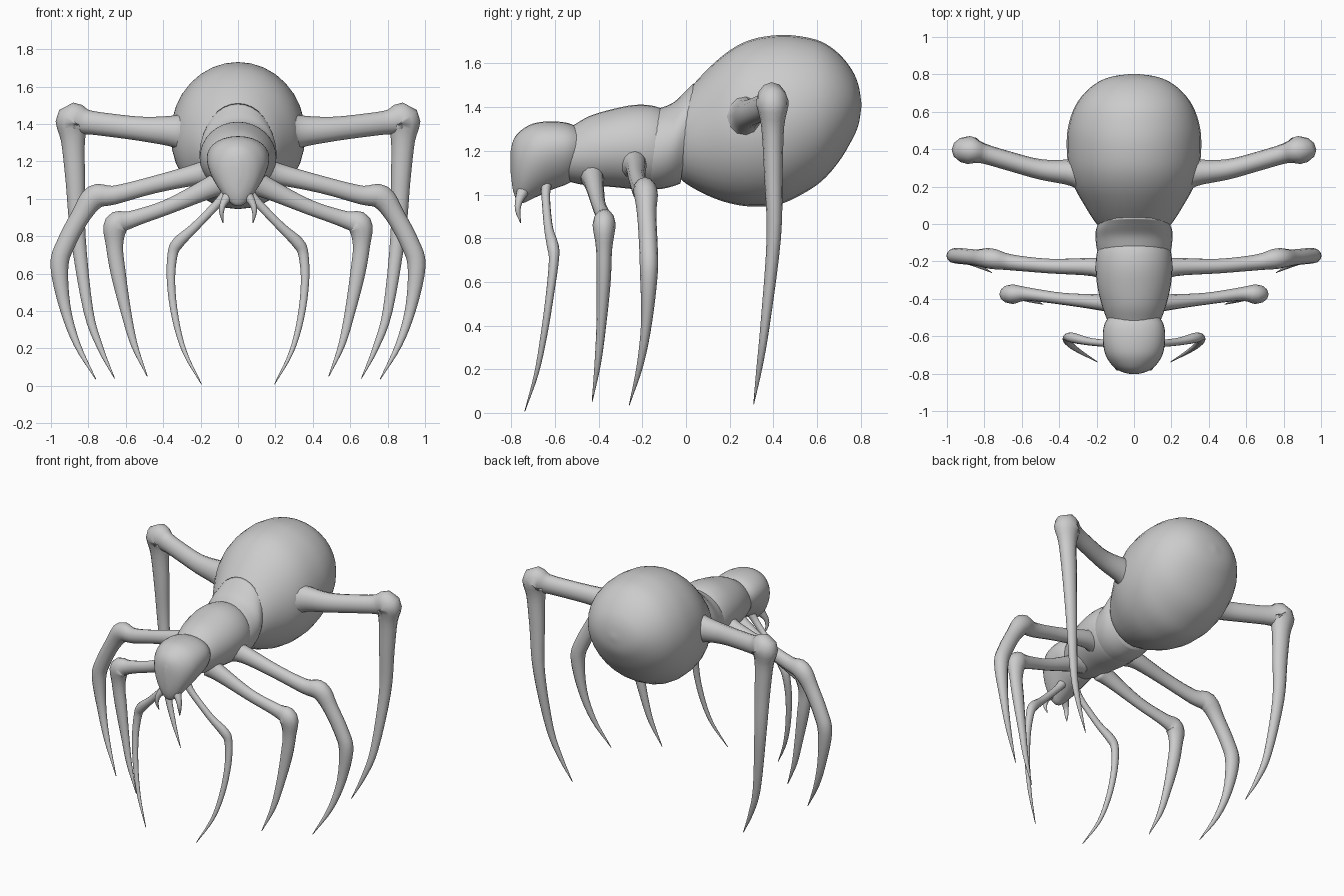
import bpy, bmesh, math
from mathutils import Vector


def spline(rows, steps):
    """Catmull-Rom interpolation through rows of numbers."""
    rows = [Vector(r) for r in rows]
    ext = [rows[0] * 2 - rows[1]] + rows + [rows[-1] * 2 - rows[-2]]
    out = []
    for i in range(1, len(ext) - 2):
        a, b, c, d = ext[i - 1:i + 3]
        for s in range(steps):
            t = s / steps
            out.append(0.5 * (2 * b + (c - a) * t + (2 * a - 5 * b + 4 * c - d) * t * t
                              + (3 * b - a - 3 * c + d) * t ** 3))
    return out + [rows[-1]]


def skin(name, rings, mirror=False):
    """Bridge rings of points into a smooth closed skin."""
    bm = bmesh.new()
    loops = [[bm.verts.new(p) for p in ring] for ring in rings]
    n = len(loops[0])
    for a, b in zip(loops, loops[1:]):
        for i in range(n):
            j = (i + 1) % n
            bm.faces.new((a[i], a[j], b[j], b[i]))
    bm.faces.new(loops[0])
    bm.faces.new(loops[-1])
    bmesh.ops.recalc_face_normals(bm, faces=bm.faces)
    for f in bm.faces:
        f.smooth = True
    me = bpy.data.meshes.new(name)
    bm.to_mesh(me)
    bm.free()
    ob = bpy.data.objects.new(name, me)
    bpy.context.collection.objects.link(ob)
    if mirror:
        ob.modifiers.new("Mirror", 'MIRROR')
    return ob


def body(name, rows, taper=0.0, lean=0.0, sides=32):
    """Rows are (y, top, bottom, half width); taper narrows the underside."""
    rings = []
    for y, top, bot, w in spline(rows, 4):
        mid, h, ring = (top + bot) / 2, (top - bot) / 2, []
        for i in range(sides):
            a = 2 * math.pi * i / sides
            s, c = math.sin(a), math.cos(a)
            ring.append((w * c * (1 + taper * s), y + lean * s, mid + h * s))
        rings.append(ring)
    return skin(name, rings)


def limb(name, rows, ratio=1.0, steps=4, sides=12):
    """Rows are (x, y, z, radius); ratio scales thickness along y."""
    pts = spline(rows, steps)
    rings = []
    for k, p in enumerate(pts):
        tan = (pts[min(k + 1, len(pts) - 1)] - pts[max(k - 1, 0)]).to_3d().normalized()
        u = tan.cross(Vector((0, 1, 0))).normalized()
        v = u.cross(tan)
        c, r = p.to_3d(), max(p[3], 0.002)
        rings.append([c + u * r * math.cos(2 * math.pi * i / sides)
                      + v * r * ratio * math.sin(2 * math.pi * i / sides)
                      for i in range(sides)])
    return skin(name, rings, True)


# Abdomen
body("abdomen", [(-0.05, 1.40, 1.10, .14), (0.0, 1.465, 1.05, .20), (.1, 1.575, .995, .265),
                 (.2, 1.66, .96, .32), (.3, 1.71, .945, .35), (.42, 1.73, .953, .36),
                 (.52, 1.725, .995, .352), (.62, 1.70, 1.06, .32), (.7, 1.645, 1.15, .265),
                 (.76, 1.57, 1.25, .19), (.79, 1.50, 1.32, .11), (.803, 1.42, 1.40, .01)])

# Waist collar
body("waist", [(-.22, 1.37, 1.04, .17), (-.15, 1.395, 1.025, .195), (-.09, 1.42, 1.025, .205),
               (-.04, 1.465, 1.035, .205), (.005, 1.51, 1.05, .19)], lean=.03)

# Thorax
body("thorax", [(-.60, 1.27, 1.08, .10), (-.52, 1.315, 1.055, .14), (-.44, 1.36, 1.04, .17),
                (-.34, 1.39, 1.035, .195), (-.24, 1.41, 1.025, .205), (-.16, 1.408, 1.025, .20),
                (-.10, 1.39, 1.04, .18)])

# Head
body("head", [(-.803, 1.20, 1.10, .015), (-.79, 1.25, 1.01, .065), (-.76, 1.29, .96, .11),
              (-.70, 1.325, .982, .148), (-.62, 1.335, 1.02, .162), (-.54, 1.327, 1.05, .155),
              (-.48, 1.30, 1.09, .12)], taper=.25)

# Fangs
limb("fangs", [(.05, -.745, 1.02, .03), (.08, -.765, .97, .018), (.088, -.77, .925, .012),
               (.08, -.757, .87, .002)])

# Rear legs
limb("rear_legs", [(.25, .26, 1.35, .13), (.33, .275, 1.36, .088), (.5, .292, 1.372, .066),
                   (.68, .34, 1.393, .062), (.81, .378, 1.41, .066), (.882, .395, 1.42, .092),
                   (.882, .397, 1.31, .064), (.87, .40, 1.1, .052), (.855, .402, .8, .04),
                   (.80, .362, .4, .026), (.735, .335, .2, .016), (.66, .31, .04, .002)], .82)

# Middle rear legs
limb("mid_rear_legs", [(.12, -.25, 1.15, .08), (.22, -.23, 1.13, .058), (.45, -.225, 1.075, .046),
                       (.66, -.205, 1.02, .05), (.765, -.185, 1.01, .065), (.84, -.18, .91, .052),
                       (.92, -.172, .76, .05), (.955, -.17, .64, .048), (.925, -.18, .42, .03),
                       (.86, -.21, .22, .018), (.76, -.26, .035, .002)], .85)

# Middle front legs
limb("mid_front_legs", [(.08, -.43, 1.09, .07), (.17, -.42, 1.05, .055), (.38, -.40, .955, .04),
                        (.57, -.375, .89, .045), (.65, -.375, .862, .066), (.66, -.375, .75, .046),
                        (.64, -.377, .6, .04), (.60, -.388, .4, .028), (.555, -.405, .22, .018),
                        (.485, -.43, .05, .002)], .8)

# Front legs
limb("front_legs", [(.05, -.64, 1.05, .03), (.10, -.642, .985, .023), (.23, -.63, .85, .024),
                    (.32, -.61, .765, .032), (.35, -.605, .70, .027), (.358, -.622, .55, .022),
                    (.335, -.65, .36, .018), (.285, -.685, .18, .012), (.195, -.738, .008, .002)], .85)
